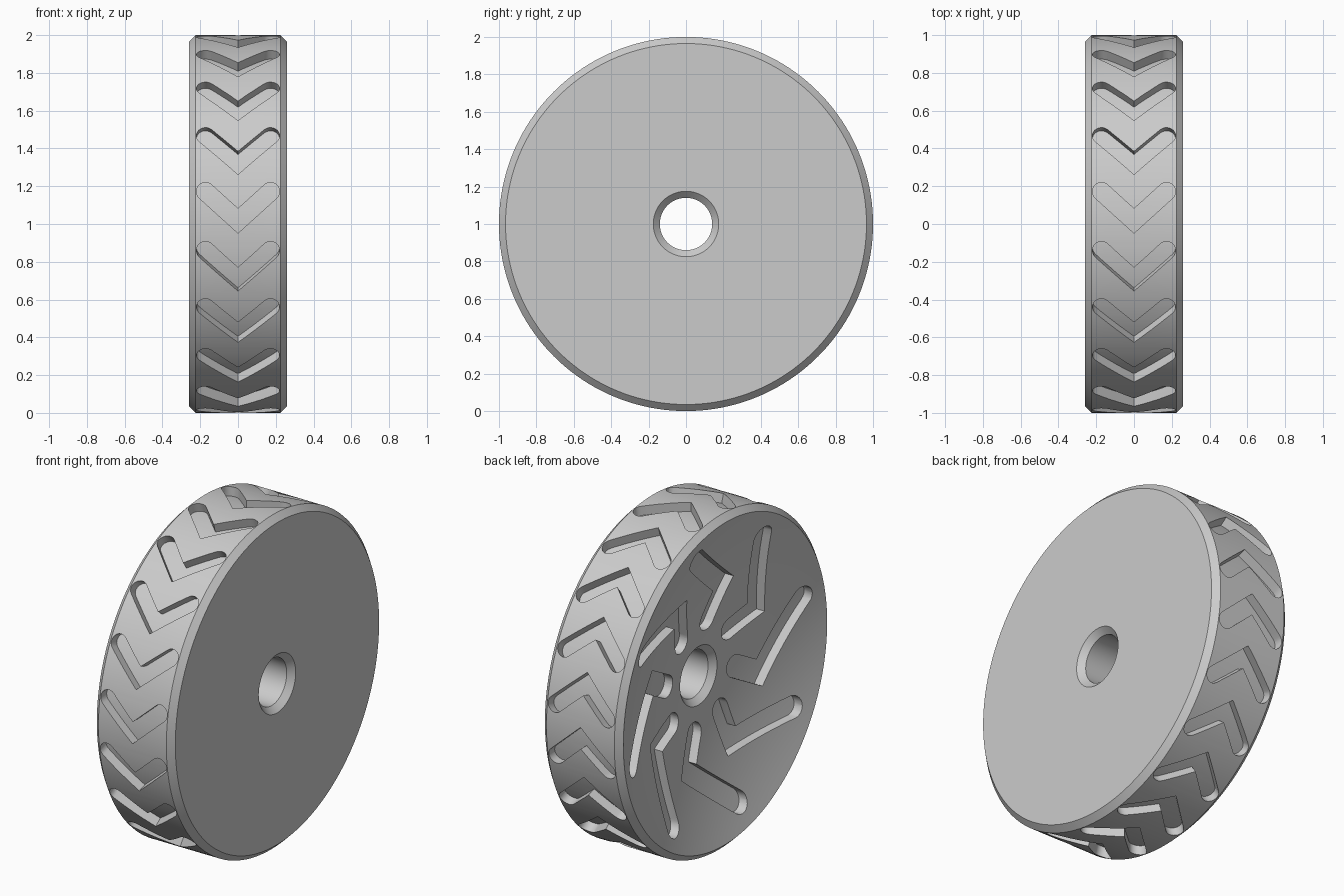
import bpy, bmesh
from math import pi, sin, cos, radians
from mathutils import Vector, Matrix

cube = bpy.data.objects.get("Cube")
if cube:
    bpy.data.objects.remove(cube, do_unlink=True)

SEGMENTS = 160
GROOVE_DEPTH = 0.055

rubber = bpy.data.materials.new("grey_rubber")
rubber.use_nodes = True
rubber.diffuse_color = (0.6, 0.6, 0.6, 1)
rubber.node_tree.nodes["Principled BSDF"].inputs["Base Color"].default_value = (0.6, 0.6, 0.6, 1)


def finish(bm, name):
    bmesh.ops.recalc_face_normals(bm, faces=bm.faces[:])
    mesh = bpy.data.meshes.new(name)
    bm.to_mesh(mesh)
    bm.free()
    mesh.materials.append(rubber)
    obj = bpy.data.objects.new(name, mesh)
    bpy.context.collection.objects.link(obj)
    return obj


def lathe(name, profile):
    """Turn a closed (x, radius) profile around the x axis."""
    bm = bmesh.new()
    rings = []
    for i in range(SEGMENTS):
        a = 2 * pi * i / SEGMENTS
        rings.append([bm.verts.new((x, r * cos(a), r * sin(a))) for x, r in profile])
    n = len(profile)
    for i in range(SEGMENTS):
        p, q = rings[i], rings[(i + 1) % SEGMENTS]
        for j in range(n):
            k = (j + 1) % n
            bm.faces.new((p[j], p[k], q[k], q[j]))
    return finish(bm, name)


def chevron(a, corner, b, radius, steps=12):
    """Outline of a bent slot with round ends and a sharp bend."""
    a, corner, b = Vector(a), Vector(corner), Vector(b)
    d1, d2 = (a - corner).normalized(), (b - corner).normalized()
    mid = (d1 + d2).normalized()
    miter = mid * radius / sin(d1.angle(d2) / 2)
    n1 = (mid - d1 * mid.dot(d1)).normalized()
    n2 = (mid - d2 * mid.dot(d2)).normalized()
    turns = [pi * i / steps for i in range(steps + 1)]
    return ([corner + miter]
            + [a + radius * (n1 * cos(t) + d1 * sin(t)) for t in turns]
            + [corner - miter]
            + [b + radius * (d2 * sin(t) - n2 * cos(t)) for t in turns])


def prism_ring(name, outline, place, low, high, count, start=0):
    """Repeat a prism evenly around the x axis."""
    bm = bmesh.new()
    for k in range(count):
        turn = Matrix.Rotation(start + 2 * pi * k / count, 3, 'X')
        ends = [[bm.verts.new(turn @ Vector(place(p.x, p.y, h))) for p in outline]
                for h in (low, high)]
        bm.faces.new(ends[0])
        bm.faces.new(ends[1])
        for j in range(len(outline)):
            i = j - 1
            bm.faces.new((ends[0][i], ends[0][j], ends[1][j], ends[1][i]))
    return finish(bm, name)


def cut(target, tool):
    mod = target.modifiers.new("cut", 'BOOLEAN')
    mod.operation = 'DIFFERENCE'
    mod.solver = 'EXACT'
    mod.object = tool
    bpy.context.view_layer.objects.active = target
    bpy.ops.object.modifier_apply(modifier=mod.name)
    bpy.data.objects.remove(tool, do_unlink=True)


def dish_x(r):
    return -0.077 - r * r / 5.08


def dish_arc(r0, r1, offset=0.0, steps=20):
    radii = [r0 + (r1 - r0) * i / steps for i in range(steps + 1)]
    return [(dish_x(r) + offset, r) for r in radii]


# Wheel body: flat left face, hollow right face, chamfered rim and bore
wheel = lathe("wheel", dish_arc(0.175, 0.965)
              + [(-0.225, 1), (0.225, 1), (0.26, 0.965), (0.26, 0.175),
                 (0.225, 0.14), (-0.048, 0.14)])

# Tread grooves: chevrons around the rim with a curved floor
tread = prism_ring("tread_cutter",
                   chevron((-0.172, 0.172), (0, 0.016), (0.172, 0.172), 0.048),
                   lambda u, v, h: (u, -h, v), 0.85, 1.1, 20)
floor = 1 - GROOVE_DEPTH
cut(tread, lathe("tread_floor", [(-0.4, 0.5), (-0.4, floor), (0.4, floor), (0.4, 0.5)]))
cut(wheel, tread)

# Hollow face grooves: larger uneven chevrons that follow the dish
dish = prism_ring("dish_cutter",
                  chevron((0.80, -0.20), (0.505, 0.162), (0.32, 0.06), 0.065),
                  lambda u, v, h: (h, u, v), -0.4, 0.05, 8, radians(135))
cut(dish, lathe("dish_floor", dish_arc(0.05, 1.1, GROOVE_DEPTH) + [(0.4, 1.1), (0.4, 0.05)]))
cut(wheel, dish)

# Stand on the ground and smooth the round surfaces
wheel.data.transform(Matrix.Translation((0, 0, 1)))
bpy.ops.object.select_all(action='DESELECT')
wheel.select_set(True)
bpy.context.view_layer.objects.active = wheel
bpy.ops.object.shade_smooth_by_angle(angle=radians(25))
